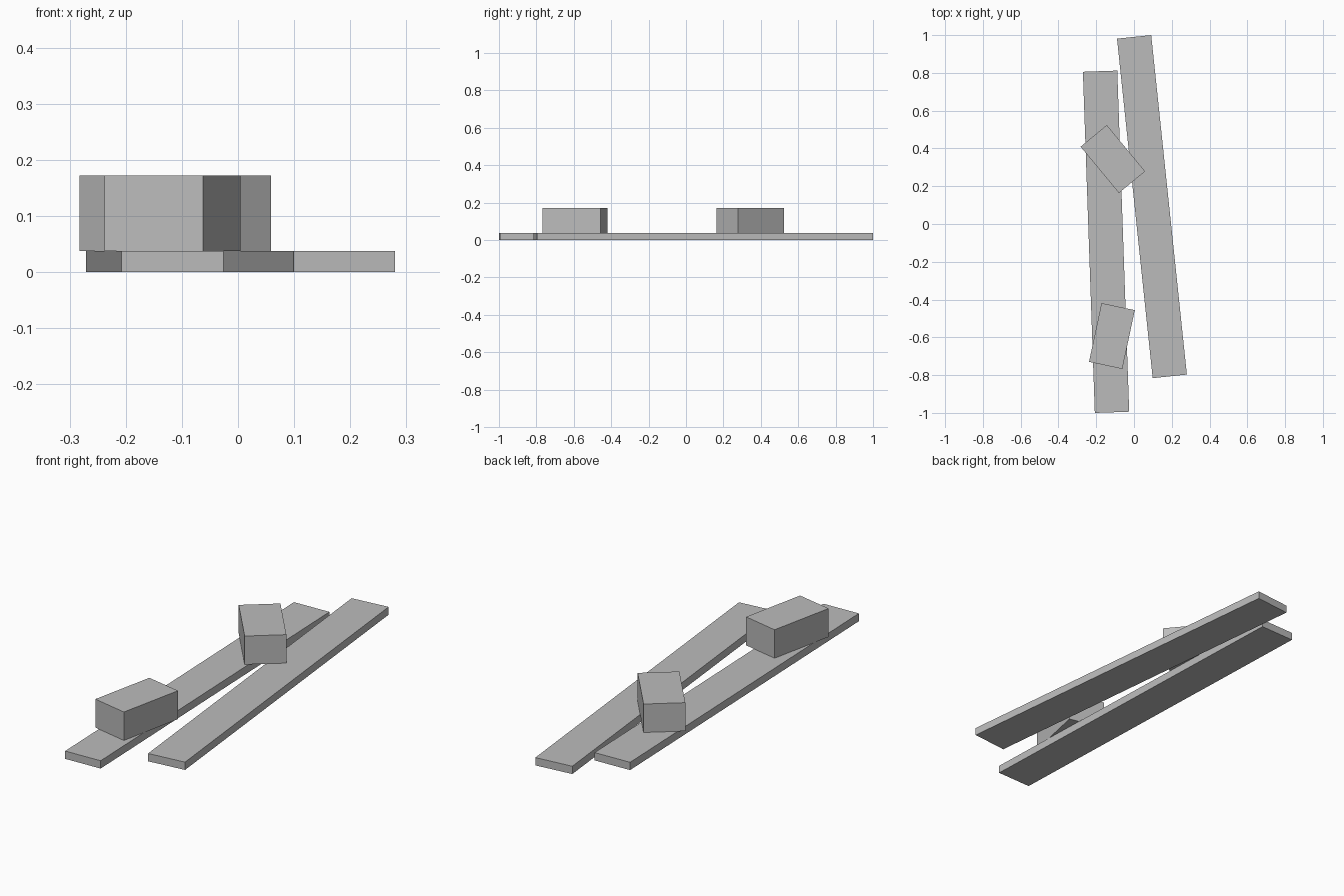
import bpy
from math import radians

cube = bpy.data.objects.get("Cube")
if cube:
    bpy.data.objects.remove(cube, do_unlink=True)

# Single plain grey
GREY = (0.5, 0.5, 0.5, 1)
grey = bpy.data.materials.new("plain_grey")
grey.use_nodes = True
grey.diffuse_color = GREY
grey.node_tree.nodes["Principled BSDF"].inputs["Base Color"].default_value = GREY

PLANK = (0.182, 1.807, 0.037)
BLOCK = (0.18, 0.318, 0.135)


def box(name, size, x, y, base, turn):
    """Box resting on height base, turned about z by degrees."""
    bpy.ops.mesh.primitive_cube_add(size=1, location=(x, y, base + size[2] / 2),
                                    rotation=(0, 0, radians(turn)))
    obj = bpy.context.object
    obj.name = name
    obj.scale = size
    bpy.ops.object.transform_apply(location=False, rotation=False, scale=True)
    obj.data.materials.append(grey)


# Two long planks lying on the ground
box("right_plank", PLANK, -0.148, -0.094, 0, 2)
box("left_plank", PLANK, 0.095, 0.092, 0, 6)

# Two blocks resting on the planks
box("back_block", BLOCK, -0.112, 0.344, PLANK[2], 39.6)
box("front_block", BLOCK, -0.117, -0.593, PLANK[2], -12)
